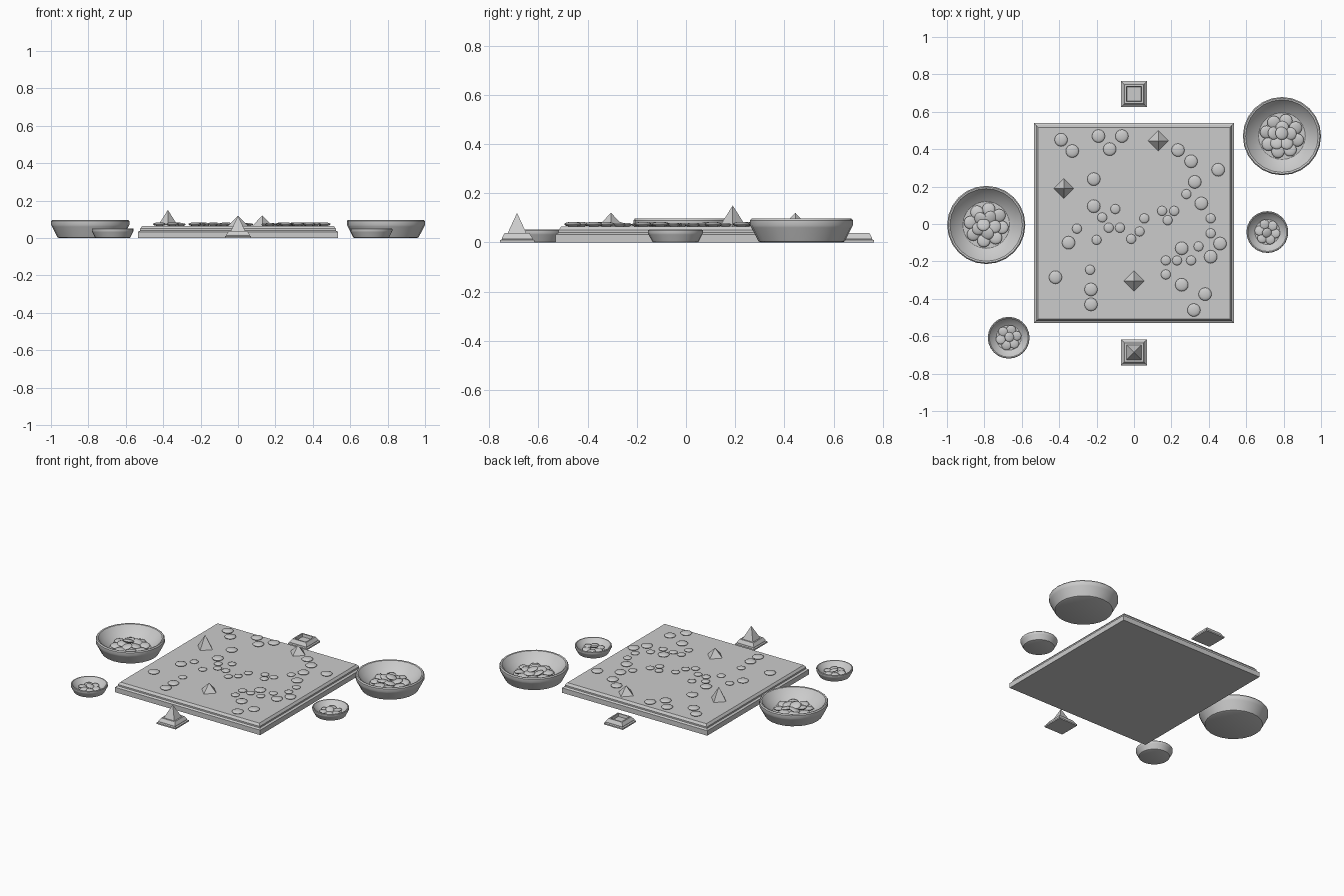
import bpy, bmesh, math, random
from mathutils import Matrix, Vector, Euler

if "Cube" in bpy.data.objects:
    bpy.data.objects.remove(bpy.data.objects["Cube"])

random.seed(4)


def finish(name, bm, smooth):
    me = bpy.data.meshes.new(name)
    bmesh.ops.recalc_face_normals(bm, faces=bm.faces)
    bm.to_mesh(me)
    bm.free()
    ob = bpy.data.objects.new(name, me)
    bpy.context.collection.objects.link(ob)
    if smooth:
        bpy.ops.object.select_all(action='DESELECT')
        ob.select_set(True)
        bpy.context.view_layer.objects.active = ob
        bpy.ops.object.shade_smooth_by_angle(angle=math.radians(35))
    return ob


def lathe(name, profile, n, loc, turn=0.0, scale=1.0, smooth=False):
    """Revolve (radius, z) points with n sides; radius 0 closes to a point."""
    bm = bmesh.new()
    rings = []
    for r, z in profile:
        if r == 0:
            rings.append([bm.verts.new((loc[0], loc[1], loc[2] + z * scale))])
        else:
            rings.append([bm.verts.new((loc[0] + r * scale * math.cos(turn + k * math.tau / n),
                                        loc[1] + r * scale * math.sin(turn + k * math.tau / n),
                                        loc[2] + z * scale)) for k in range(n)])
    for a, b in zip(rings, rings[1:]):
        for k in range(n):
            j = (k + 1) % n
            if len(a) == 1:
                bm.faces.new((a[0], b[k], b[j]))
            elif len(b) == 1:
                bm.faces.new((a[k], a[j], b[0]))
            else:
                bm.faces.new((a[k], a[j], b[j], b[k]))
    # flat end caps
    for ring in (rings[0], rings[-1]):
        if len(ring) > 2:
            bm.faces.new(ring)
    return finish(name, bm, smooth)


def square(name, profile, loc):
    """Square block whose profile gives half-widths."""
    return lathe(name, [(h * math.sqrt(2), z) for h, z in profile], 4, loc, math.pi / 4)


def stones(name, places, r, thick):
    """Flattened pebbles; each place is (location, tilt)."""
    bm = bmesh.new()
    for loc, tilt in places:
        m = Matrix.Translation(loc) @ Euler(tilt).to_matrix().to_4x4() @ Matrix.Diagonal((r, r, thick, 1))
        bmesh.ops.create_uvsphere(bm, u_segments=16, v_segments=8, radius=1, matrix=m)
    return finish(name, bm, True)


# stepped board
TOP = 0.065
square("board", [(.535, 0), (.535, .033), (.523, .04), (.523, .05), (.512, TOP)], (0, 0.005, 0))

# stones on the board, in hundredths of a unit
large = [(-39, 45), (-33, 39), (-19, 47), (-6.5, 47), (-13, 40), (23.5, 39.5), (30.5, 33.5),
         (45, 29), (32.5, 22.5), (36, 11), (-21.5, 24), (-21.5, 9.5), (-35, -10), (25.5, -13),
         (46, -10.5), (41, -17.5), (-42, -28.5), (-23, -35), (-23, -43), (25.5, -32.5),
         (38, -37.5), (32, -46)]
small = [(-17, 3.5), (-10, 8), (-30.5, -2.5), (-20, -8.5), (-13.5, -2), (-7.5, -2), (-1.5, -8),
         (3, -4), (5.5, 3), (15, 7), (21.5, 7), (18, 2), (28, 16), (41, 3), (41, -5), (34.5, -12),
         (17, -19.5), (23, -19.5), (30.5, -19.5), (17, -27), (-23.5, -24.5)]
flat = (0, 0, 0)
stones("large_board_stones", [((x / 100, y / 100, TOP + .009), flat) for x, y in large], .035, .010)
stones("small_board_stones", [((x / 100, y / 100, TOP + .007), flat) for x, y in small], .026, .008)

# pyramid pieces on the board, corners along the axes
for i, (x, y, h) in enumerate([(.13, .445, .055), (-.375, .19, .085), (0, -.305, .055)]):
    lathe(f"board_pyramid_{i}", [(.054, 0), (0, h)], 4, (x, y, TOP))

# stands with square sockets, front one holding a pyramid
stand = [(.07, 0), (.07, .009), (.062, .013), (.062, .019), (.05, .038), (.041, .038), (.038, .02)]
square("back_stand", stand, (0, .695, 0))
square("front_stand", stand, (0, -.687, 0))
square("front_pyramid", [(.039, .02), (.039, .036), (0, .12)], (0, -.687, 0))

# bowls and the stones heaped in them
bowl = [(0, 0), (.165, 0), (.175, .004), (.204, .06), (.209, .07), (.209, .09), (.203, .097),
        (.194, .095), (.165, .058), (.125, .03), (0, .03)]


def fill(name, x, y, z, r, thick, rings):
    places = []
    for count, rad, lift, tilt in rings:
        off = random.random() * 6
        for k in range(count):
            a = off + k * math.tau / count
            places.append((Vector((x + rad * math.cos(a), y + rad * math.sin(a), z + lift)),
                           (random.uniform(-tilt, tilt), random.uniform(-tilt, tilt), 0)))
    stones(name, places, r, thick)


for i, (x, y) in enumerate([(-.79, -.005), (.791, .47)]):
    lathe(f"large_bowl_{i}", bowl, 24, (x, y, 0), smooth=True)
    fill(f"large_bowl_stones_{i}", x, y, .03, .035, .011,
         [(8, .085, .012, .15), (5, .045, .022, .35), (1, .015, .038, .5)])
for i, (x, y) in enumerate([(.713, -.043), (-.67, -.608)]):
    lathe(f"small_bowl_{i}", bowl, 24, (x, y, 0), scale=.535, smooth=True)
    fill(f"small_bowl_stones_{i}", x, y, .016, .026, .008,
         [(6, .043, .009, .15), (1, .005, .019, .3)])
